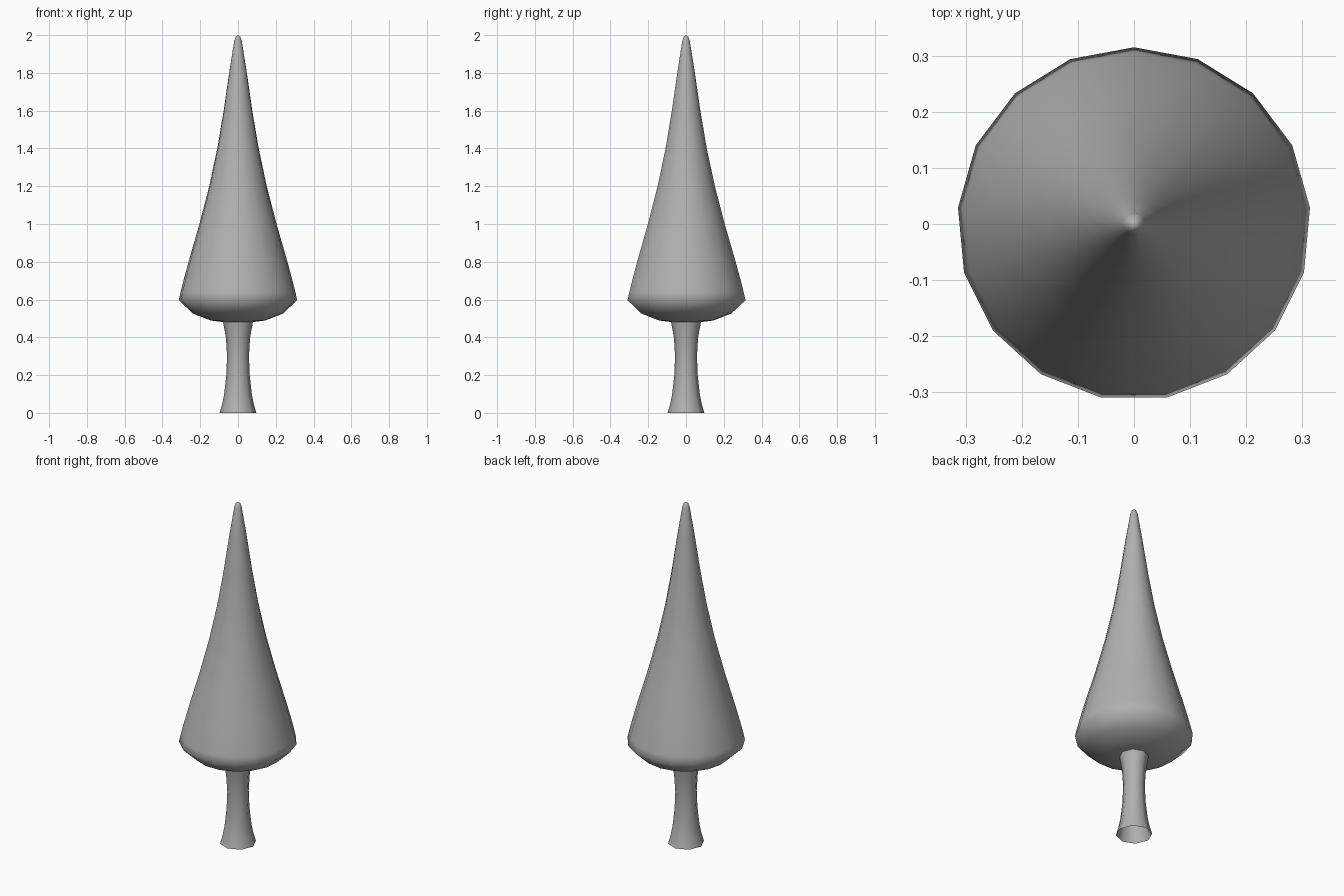
import bpy, bmesh, math

if "Cube" in bpy.data.objects:
    bpy.data.objects.remove(bpy.data.objects["Cube"])

# Mid grey shared by both parts
grey = bpy.data.materials.new("mid_grey")
grey.diffuse_color = (0.44, 0.44, 0.44, 1)
grey.use_nodes = True
grey.node_tree.nodes["Principled BSDF"].inputs["Base Color"].default_value = grey.diffuse_color


def lathe(name, profile, sides, start_deg):
    """Revolve (radius, z) points around z; zero radius closes to a point."""
    bm = bmesh.new()
    rings = []
    for r, z in profile:
        if r == 0:
            rings.append([bm.verts.new((0, 0, z))] * sides)
            continue
        ring = []
        for i in range(sides):
            a = math.radians(start_deg) + 2 * math.pi * i / sides
            ring.append(bm.verts.new((r * math.cos(a), r * math.sin(a), z)))
        rings.append(ring)
    for low, high in zip(rings, rings[1:]):
        for i in range(sides):
            j = (i + 1) % sides
            quad = list(dict.fromkeys((low[i], low[j], high[j], high[i])))
            bm.faces.new(quad)
    mesh = bpy.data.meshes.new(name)
    bm.to_mesh(mesh)
    bm.free()
    mesh.materials.append(grey)
    obj = bpy.data.objects.new(name, mesh)
    bpy.context.collection.objects.link(obj)
    bpy.ops.object.select_all(action='DESELECT')
    obj.select_set(True)
    bpy.context.view_layer.objects.active = obj
    bpy.ops.object.shade_smooth_by_angle(angle=math.radians(80))
    return obj


# Trunk: waisted open tube, flaring at the ground and into the foliage
lathe("trunk", [(0.097, 0), (0.083, 0.05), (0.073, 0.1), (0.062, 0.2),
                (0.058, 0.3), (0.064, 0.4), (0.08, 0.485)], 8, -90)

# Foliage: rounded underside, wide rim, concave taper to a blunt tip
lathe("foliage", [(0, 0.48), (0.08, 0.481), (0.145, 0.489), (0.24, 0.526),
                  (0.315, 0.597), (0.305, 0.64), (0.29, 0.7), (0.263, 0.8),
                  (0.205, 1.0), (0.153, 1.2), (0.11, 1.4), (0.076, 1.6),
                  (0.047, 1.8), (0.02, 1.97), (0.012, 1.992), (0, 2.0)],
      17, 90)
